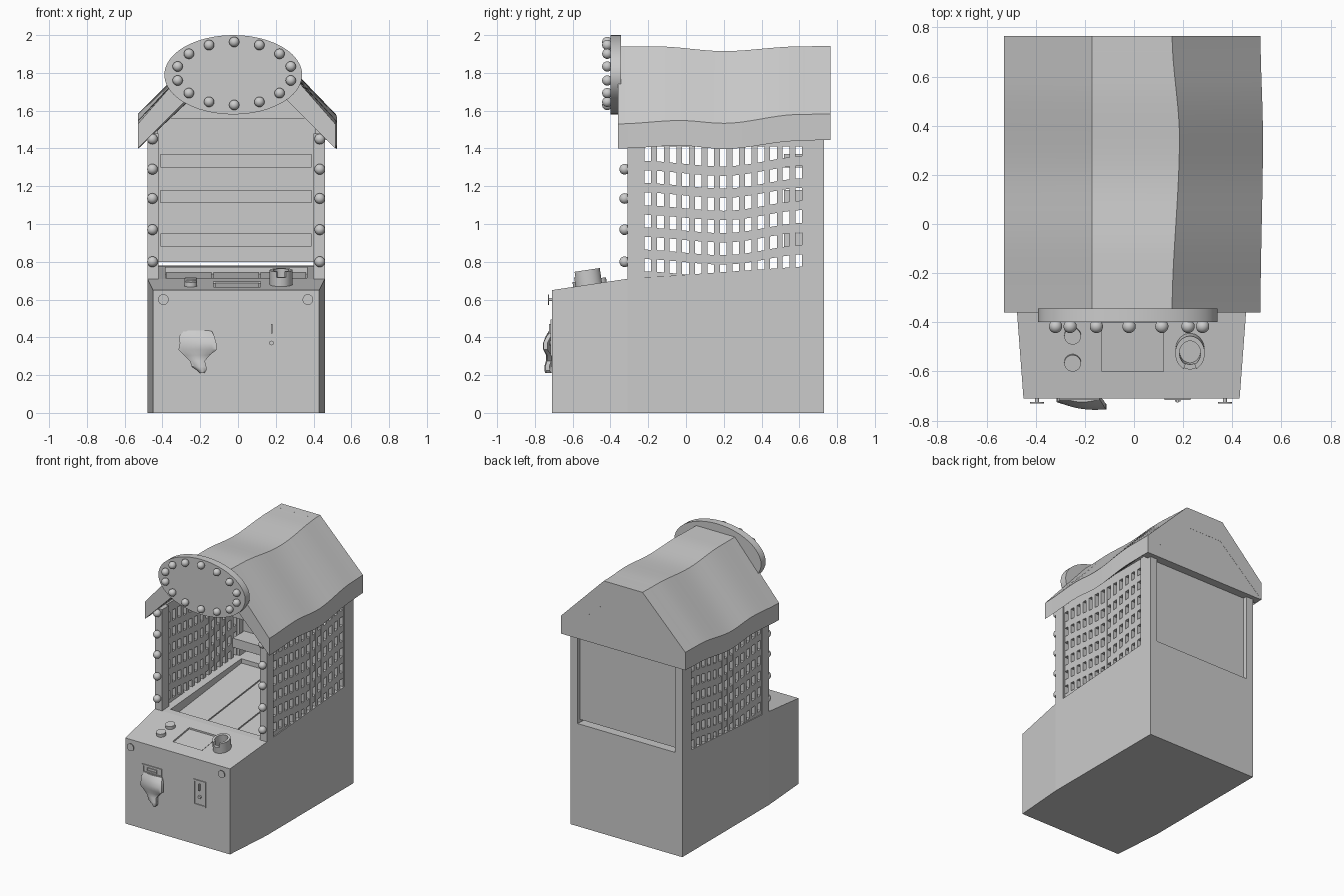
import bpy, bmesh, math
from mathutils import Vector, Matrix

if "Cube" in bpy.data.objects:
    bpy.data.objects.remove(bpy.data.objects["Cube"])

CX = -0.01          # centre line of the cabinet
TILT = math.atan2(0.06, 0.40)


def loft(name, rings, smooth=False):
    """Skin equal-length closed rings and cap both ends."""
    bm = bmesh.new()
    rows = [[bm.verts.new(p) for p in r] for r in rings]
    n = len(rows[0])
    for a, b in zip(rows, rows[1:]):
        for i in range(n):
            bm.faces.new((a[i], a[(i + 1) % n], b[(i + 1) % n], b[i]))
    bm.faces.new(rows[0])
    bm.faces.new(rows[-1][::-1])
    bmesh.ops.recalc_face_normals(bm, faces=bm.faces)
    return finish(name, bm, smooth)


def finish(name, bm, smooth=False):
    me = bpy.data.meshes.new(name)
    bm.to_mesh(me)
    bm.free()
    ob = bpy.data.objects.new(name, me)
    bpy.context.collection.objects.link(ob)
    if smooth:
        bpy.ops.object.select_all(action='DESELECT')
        bpy.context.view_layer.objects.active = ob
        ob.select_set(True)
        bpy.ops.object.shade_smooth_by_angle(angle=math.radians(32))
    return ob


def box(name, x0, x1, y0, y1, z0, z1):
    return loft(name, [[(x0, y, z0), (x1, y, z0), (x1, y, z1), (x0, y, z1)] for y in (y0, y1)])


def balls(name, centres, r):
    bm = bmesh.new()
    for c in centres:
        bmesh.ops.create_uvsphere(bm, u_segments=20, v_segments=12, radius=r,
                                  matrix=Matrix.Translation(c))
    return finish(name, bm, True)


def disc(name, c, r, depth, rot=(0, 0, 0), rz=None):
    """Cylinder, optionally elliptical, about its local z axis."""
    rz = rz or r
    pts = [(r * math.cos(2 * math.pi * i / 48), rz * math.sin(2 * math.pi * i / 48)) for i in range(48)]
    ob = loft(name, [[(x, y, s * depth / 2) for x, y in pts] for s in (-1, 1)], True)
    ob.location, ob.rotation_euler = c, rot
    return ob


def curve(keys, y):
    """Smooth interpolation through (y, value) keys."""
    for (a, u), (b, v) in zip(keys, keys[1:]):
        if y <= b:
            t = max(0, min(1, (y - a) / (b - a)))
            return u + (v - u) * t * t * (3 - 2 * t)
    return keys[-1][1]


def cut(ob, cutter):
    m = ob.modifiers.new("cut", 'BOOLEAN')
    m.operation, m.solver, m.object = 'DIFFERENCE', 'EXACT', cutter
    bpy.context.view_layer.objects.active = ob
    bpy.ops.object.modifier_apply(modifier=m.name)
    bpy.data.objects.remove(cutter)


def deck(y):
    return 0.65 + 0.15 * (y + 0.71)


# Cabinet base with tapered front, ball pit and screen recess
base = loft("cabinet_base", [
    [(CX - w, y, 0), (CX + w, y, 0), (CX + w, y, z), (CX - w, y, z)]
    for y, w, z in ((-0.71, 0.44, 0.65), (-0.31, 0.47, 0.71), (0.62, 0.47, 0.775), (0.73, 0.47, 0.78))])
cut(base, loft("pit_cutter", [
    [(CX - 0.375, y, z), (CX + 0.375, y, z), (CX + 0.375, y, 1), (CX - 0.375, y, 1)]
    for y, z in ((-0.26, 0.64), (0.59, 0.735))]))
cut(base, loft("screen_cutter", [
    [(-0.13, y, deck(y) - 0.012), (0.12, y, deck(y) - 0.012), (0.12, y, 0.9), (-0.13, y, 0.9)]
    for y in (-0.60, -0.40)]))
loft("screen", [[(-0.122, y, deck(y) - 0.014), (0.112, y, deck(y) - 0.014),
                 (0.112, y, deck(y) - 0.007), (-0.122, y, deck(y) - 0.007)] for y in (-0.592, -0.408)])
# Floor boards separated by seams
for i in range(3):
    x = CX - 0.37 + i * 0.25
    loft("pit_floor_board", [[(x, y, z - 0.01), (x + 0.24, y, z - 0.01), (x + 0.24, y, z + 0.008), (x, y, z + 0.008)]
                             for y, z in ((-0.255, 0.64), (0.585, 0.735))])

# Side frames: posts, top rail and woven grille
GRILLE = [(-0.25, 0.0), (0.2, -0.03), (0.64, 0.025)]
for side in (-1, 1):
    xo, xi = CX + side * 0.47, CX + side * 0.41
    a, b = min(xo, xi), max(xo, xi)
    box("front_post", a, b, -0.31, -0.23, 0.66, 1.48)
    box("back_post", a, b, 0.62, 0.73, 0.72, 1.48)
    g0, g1 = sorted((CX + side * 0.463, CX + side * 0.433))
    box("top_rail", g0, g1, -0.24, 0.63, 1.41, 1.48)
    for k in range(14):
        y = -0.235 + k * 0.0665
        box("grille_upright", g0, g1, y - 0.0155, y + 0.0155, 0.70, 1.43)
    for z in (0.725, 0.84, 0.957, 1.075, 1.193, 1.31):
        rings = []
        for j in range(15):
            y = -0.235 + j * 0.87 / 14
            w = z + curve(GRILLE, y)
            rings.append([(g0 + .001, y, w - 0.025), (g1 - .001, y, w - 0.025),
                          (g1 - .001, y, w + 0.025), (g0 + .001, y, w + 0.025)])
        loft("grille_rail", rings, True)
    balls("post_bulbs", [(CX + side * 0.443, -0.325, z) for z in (0.80, 0.97, 1.135, 1.29, 1.45)], 0.028)

# Back panel and target shelves
box("back_panel", CX - 0.42, CX + 0.42, 0.66, 0.70, 0.80, 1.56)
for z in (0.88, 1.11, 1.30):
    box("target_shelf", CX - 0.40, CX + 0.40, 0.52, 0.665, z, z + 0.07)

# Warped roof shell
TOP = [(-0.36, 1.94), (-0.15, 1.94), (0.2, 1.915), (0.6, 1.94), (0.77, 1.943)]
EAVE = [(-0.36, 1.53), (-0.03, 1.548), (0.2, 1.533), (0.6, 1.58), (0.77, 1.583)]
DRIP = [(-0.36, 1.40), (-0.03, 1.415), (0.2, 1.397), (0.6, 1.44), (0.77, 1.447)]
BULGE = [(-0.36, 0.0), (0.35, 1.0), (0.77, 0.0)]


def roof_ring(y):
    t, e, d, k = curve(TOP, y), curve(EAVE, y), curve(DRIP, y), curve(BULGE, y)
    xr, rr = 0.515 + 0.01 * k, 0.155 + 0.03 * k
    return [(-0.53, y, d), (-0.53, y, e), (-0.17, y, t), (rr, y, t), (xr, y, e), (xr, y, d),
            (rr - 0.02, y, t - 0.16), (-0.15, y, t - 0.16)]


loft("roof", [roof_ring(-0.36 + 1.125 * i / 24) for i in range(25)], True)
# Rear gable closing the roof
loft("rear_gable", [[(x * 0.998, y, z - 0.001) for x, _, z in roof_ring(0.765)[:6]] for y in (0.70, 0.764)])

# Oval sign with bulbs
disc("sign_board", (-0.025, -0.372, 1.79), 0.365, 0.055, (math.pi / 2, 0, 0), 0.21)
balls("sign_bulbs", [(-0.02 + 0.307 * math.sin(2 * math.pi * i / 14), -0.417,
                      1.797 + 0.167 * math.cos(2 * math.pi * i / 14)) for i in range(14)], 0.027)

# Deck buttons and open cup holder
for y in (-0.565, -0.455):
    disc("deck_button", (-0.25, y, deck(y) + 0.01), 0.034, 0.03, (TILT, 0, 0))


def ring_part(name, a0, a1, z0, z1):
    rings = []
    for i in range(41):
        a = math.radians(a0 + (a1 - a0) * i / 40)
        rings.append([(r * math.cos(a), 1.18 * r * math.sin(a), z)
                      for r, z in ((0.043, z0), (0.06, z0), (0.06, z1), (0.043, z1))])
    ob = loft(name, rings, True)
    ob.location, ob.rotation_euler = (0.228, -0.515, deck(-0.515)), (TILT, 0, 0)


ring_part("cup_holder_ring", -90, 270, -0.01, 0.048)
ring_part("cup_holder_lip", -65, 245, 0.046, 0.078)

# Front bolts
for x in (-0.395, 0.37):
    disc("bolt_stem", (x, -0.715, 0.60), 0.008, 0.03, (math.pi / 2, 0, 0))
    disc("bolt_head", (x, -0.727, 0.60), 0.028, 0.006, (math.pi / 2, 0, 0))


def frame(name, x0, x1, z0, z1, t):
    """Rectangular bezel standing on the front face."""
    for a, b, c, d in ((x0, x1, z1 - t, z1), (x0, x1, z0, z0 + t),
                       (x0, x0 + t, z0 + t, z1 - t), (x1 - t, x1, z0 + t, z1 - t)):
        box(name, a, b, -0.717, -0.70, c, d)


# Ticket slot and coin door
frame("ticket_bezel", -0.305, -0.14, 0.43, 0.495, 0.011)
frame("ticket_slot", -0.268, -0.182, 0.450, 0.476, 0.006)
frame("coin_bezel", 0.125, 0.23, 0.30, 0.495, 0.011)
box("coin_slot", 0.174, 0.182, -0.726, -0.70, 0.42, 0.47)
disc("coin_return", (0.178, -0.714, 0.37), 0.012, 0.016, (math.pi / 2, 0, 0))

# Hanging curled ticket strip: z, left x, right x, left y, right y
STRIP = [(0.435, -0.285, -0.14, -0.712, -0.714), (0.405, -0.312, -0.125, -0.722, -0.738),
         (0.37, -0.308, -0.115, -0.727, -0.755), (0.335, -0.315, -0.112, -0.725, -0.755),
         (0.305, -0.285, -0.15, -0.722, -0.735), (0.275, -0.255, -0.175, -0.724, -0.735),
         (0.245, -0.245, -0.168, -0.728, -0.745), (0.225, -0.215, -0.168, -0.73, -0.742),
         (0.21, -0.20, -0.18, -0.73, -0.738)]
rings = []
for z, xl, xr, yl, yr in STRIP:
    us = [i / 8 for i in range(9)]
    front = [(xl + (xr - xl) * u, yl + (yr - yl) * u - 0.012 * math.sin(math.pi * u), z) for u in us]
    back = [(x, min(y + 0.022, -0.705), z) for x, y, _ in front[::-1]]
    rings.append(front + back)
strip = loft("ticket_strip", rings, True)
